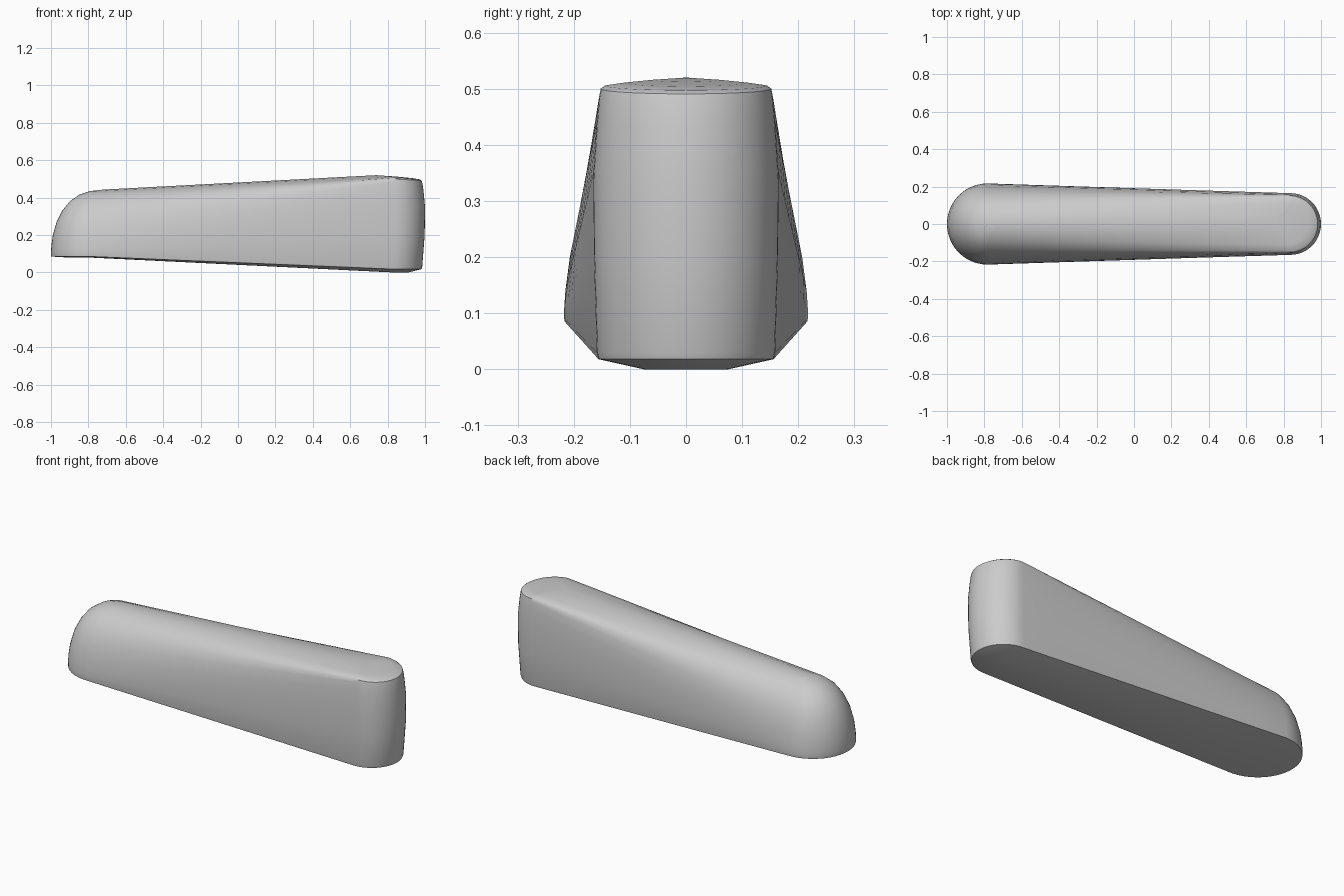
import bpy
import bmesh
import math

cube = bpy.data.objects.get("Cube")
if cube:
    bpy.data.objects.remove(cube, do_unlink=True)

ARC, SIDE = 24, 8

# Each level pairs a left arc with a right arc: (centre x, radius, height)
LEVELS = [
    ((-0.78, 0, 0.079), (0.83, 0, 0)),
    ((-0.78, 0.13, 0.08), (0.835, 0.075, 0)),
    ((-0.783, 0.216, 0.085), (0.825, 0.156, 0.018)),
    ((-0.783, 0.217, 0.09), (0.826, 0.159, 0.03)),
    ((-0.783, 0.217, 0.11), (0.834, 0.164, 0.2)),
    ((-0.783, 0.215, 0.14), (0.835, 0.165, 0.35)),
    ((-0.783, 0.207, 0.2), (0.833, 0.159, 0.44)),
    ((-0.78, 0.19, 0.27), (0.831, 0.155, 0.485)),
    ((-0.775, 0.165, 0.33), (0.83, 0.152, 0.5)),
    ((-0.77, 0.13, 0.38), (0.828, 0.144, 0.506)),
    ((-0.76, 0.09, 0.415), (0.82, 0.11, 0.511)),
    ((-0.745, 0.045, 0.435), (0.79, 0.06, 0.516)),
    ((-0.72, 0, 0.443), (0.74, 0, 0.52)),
]


def arc(end, start, tilt):
    """Half circle, counter-clockwise from the start angle."""
    cx, r, z = end
    points = []
    for i in range(ARC + 1):
        a = start + math.pi * i / ARC
        dx = r * math.cos(a)
        points.append((cx + dx, r * math.sin(a), z + tilt * dx))
    return points


def straight(a, b):
    """Points strictly between two ends of a side wall."""
    return [tuple(p + (q - p) * i / SIDE for p, q in zip(a, b))
            for i in range(1, SIDE)]


def ring(left, right):
    # The right cap leans down toward its tip
    tilt = -0.06 * max(0, min(1, (right[2] - 0.4) / 0.08))
    l = arc(left, math.pi / 2, 0)
    r = arc(right, -math.pi / 2, tilt)
    return r + straight(r[-1], l[0]) + l + straight(l[-1], r[0])


# Tapered body: stacked stadium rings
bm = bmesh.new()
rings = [[bm.verts.new(p) for p in ring(*level)] for level in LEVELS]
for low, high in zip(rings, rings[1:]):
    n = len(low)
    for i in range(n):
        j = (i + 1) % n
        bm.faces.new((low[i], low[j], high[j], high[i]))
bmesh.ops.remove_doubles(bm, verts=bm.verts, dist=0.0001)
bmesh.ops.recalc_face_normals(bm, faces=bm.faces)

mesh = bpy.data.meshes.new("tapered_body")
bm.to_mesh(mesh)
bm.free()
body = bpy.data.objects.new("tapered_body", mesh)
bpy.context.collection.objects.link(body)

# Plain grey finish
grey = bpy.data.materials.new("plain_grey")
grey.use_nodes = True
colour = (0.6, 0.6, 0.6, 1)
grey.diffuse_color = colour
grey.node_tree.nodes["Principled BSDF"].inputs["Base Color"].default_value = colour
mesh.materials.append(grey)

# Smooth sides with a crisp lower rim
bpy.ops.object.select_all(action="DESELECT")
body.select_set(True)
bpy.context.view_layer.objects.active = body
bpy.ops.object.shade_smooth_by_angle(angle=math.radians(40))
